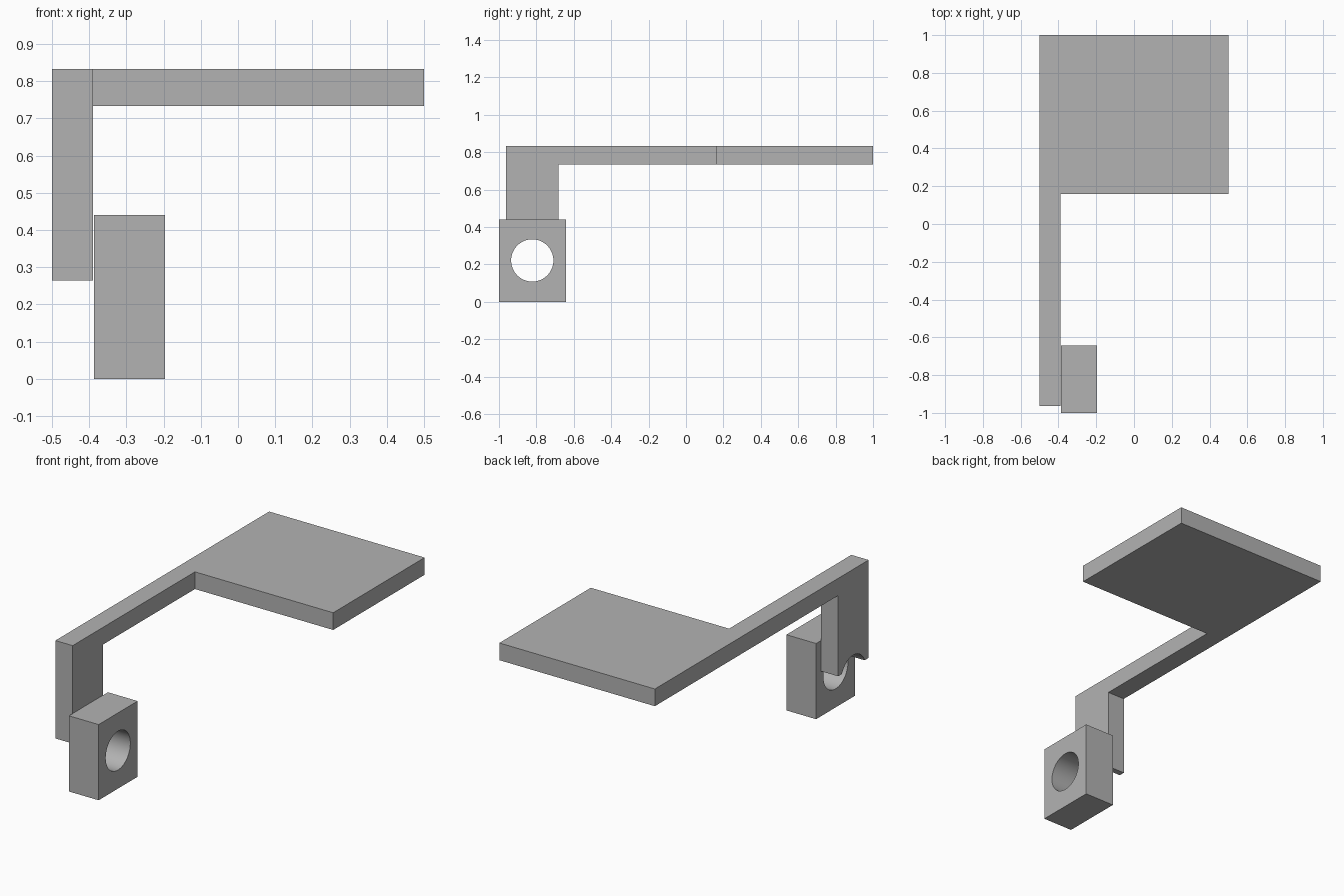
import bpy
import bmesh
from mathutils import Matrix, Vector

default = bpy.data.objects.get("Cube")
if default:
    bpy.data.objects.remove(default, do_unlink=True)

grey = bpy.data.materials.new("plain grey")
grey.use_nodes = True
colour = (0.45, 0.45, 0.45, 1)
grey.diffuse_color = colour
grey.node_tree.nodes["Principled BSDF"].inputs["Base Color"].default_value = colour

# Shared dimensions
LEFT, ARM_X = -0.5, -0.389
FRONT_Y, BACK_Y, PLATE_Y = -0.963, 1.0, 0.16
UNDER_Z, TOP_Z = 0.733, 0.833
HOLE_Y, HOLE_Z, HOLE_R = -0.822, 0.221, 0.113


def add_object(name, bm):
    bmesh.ops.recalc_face_normals(bm, faces=bm.faces)
    mesh = bpy.data.meshes.new(name)
    bm.to_mesh(mesh)
    bm.free()
    mesh.materials.append(grey)
    obj = bpy.data.objects.new(name, mesh)
    bpy.context.collection.objects.link(obj)
    return obj


def extruded(name, points, offset):
    bm = bmesh.new()
    face = bm.faces.new([bm.verts.new(p) for p in points])
    result = bmesh.ops.extrude_face_region(bm, geom=[face], use_keep_orig=True)
    moved = [v for v in result["geom"] if isinstance(v, bmesh.types.BMVert)]
    bmesh.ops.translate(bm, verts=moved, vec=Vector(offset))
    return add_object(name, bm)


def box(name, low, high):
    (x, y, z), (X, Y, Z) = low, high
    return extruded(name, [(x, y, z), (X, y, z), (X, Y, z), (x, Y, z)], (0, 0, Z - z))


def apply_boolean(obj, other, operation):
    mod = obj.modifiers.new(operation.title(), "BOOLEAN")
    mod.operation, mod.solver, mod.object = operation, "EXACT", other
    bpy.context.view_layer.objects.active = obj
    bpy.ops.object.modifier_apply(modifier=mod.name)


# Flat platform with its narrow arm, in one outline
outline = [(LEFT, FRONT_Y), (ARM_X, FRONT_Y), (ARM_X, PLATE_Y),
           (-LEFT, PLATE_Y), (-LEFT, BACK_Y), (LEFT, BACK_Y)]
bracket = extruded("platform_bracket", [(x, y, UNDER_Z) for x, y in outline],
                   (0, 0, TOP_Z - UNDER_Z))

# Leg hanging from the front of the arm
leg = box("leg", (LEFT, FRONT_Y, 0.264), (ARM_X, -0.683, TOP_Z))
apply_boolean(bracket, leg, "UNION")

# Clamp block beside the foot of the leg
block = box("clamp_block", (-0.387, -1, 0), (-0.196, -0.642, 0.44))

# Round bore through the block, notching the leg
bm = bmesh.new()
bmesh.ops.create_cone(bm, cap_ends=True, segments=64, radius1=HOLE_R, radius2=HOLE_R,
                      depth=1, matrix=Matrix.Translation((-0.35, HOLE_Y, HOLE_Z))
                      @ Matrix.Rotation(1.5707963, 4, "Y"))
bore = add_object("bore_cutter", bm)
bore.hide_render = True
for part in (block, bracket):
    apply_boolean(part, bore, "DIFFERENCE")

for helper in (leg, bore):
    bpy.data.objects.remove(helper, do_unlink=True)

# Smooth bore walls, crisp edges
for part in (block, bracket):
    bpy.ops.object.select_all(action="DESELECT")
    part.select_set(True)
    bpy.context.view_layer.objects.active = part
    bpy.ops.object.shade_smooth_by_angle()
